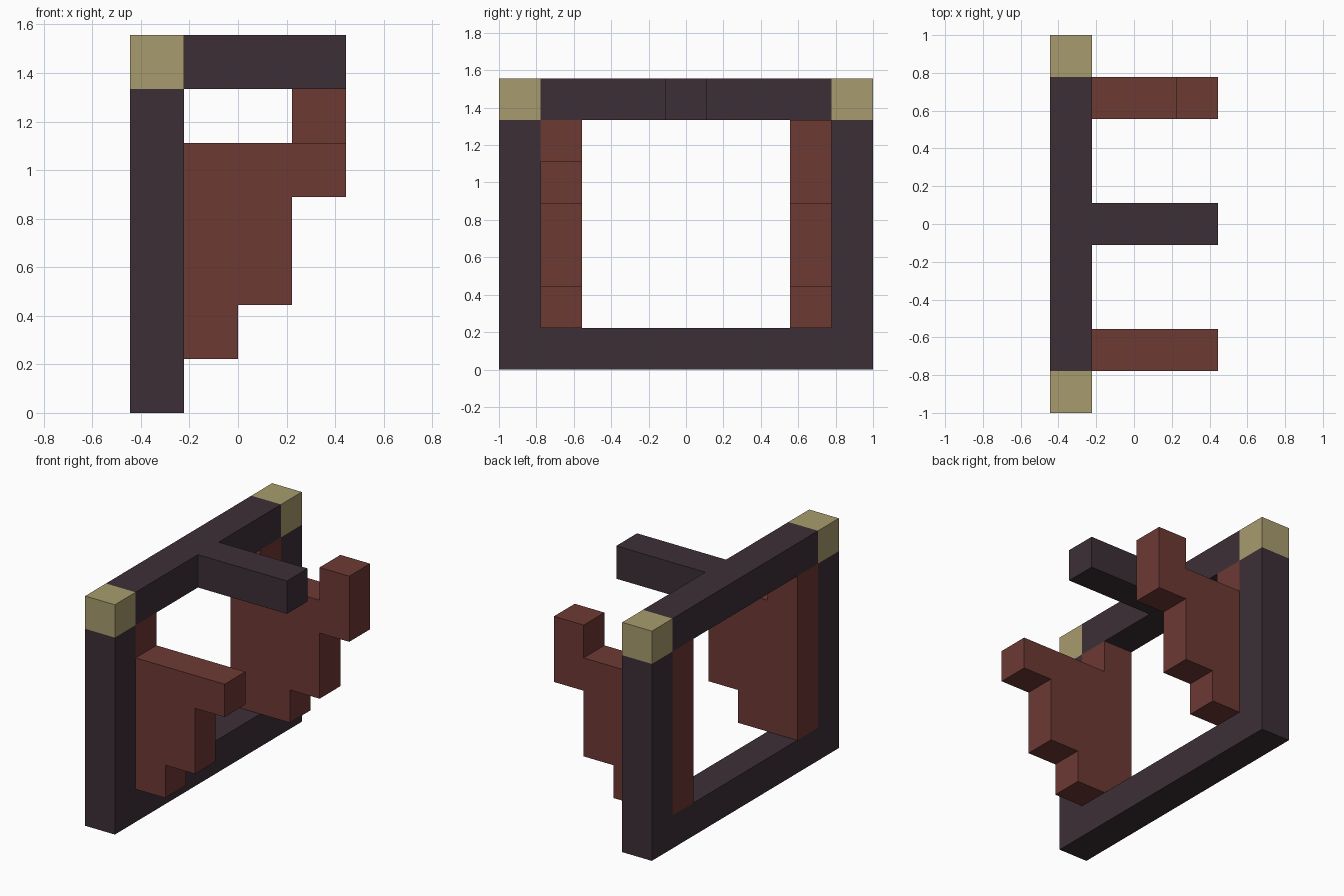
import bpy, bmesh
from mathutils import Vector

cube = bpy.data.objects.get("Cube")
if cube:
    bpy.data.objects.remove(cube, do_unlink=True)

U = 2 / 9                           # grid unit: the model is 9 units long
CENTRE = Vector((2, 4.5, 0))        # grid point that sits at the origin


def material(name, rgb):
    mat = bpy.data.materials.new(name)
    mat.use_nodes = True
    colour = (*rgb, 1)
    mat.diffuse_color = colour
    bsdf = next(n for n in mat.node_tree.nodes if n.type == 'BSDF_PRINCIPLED')
    bsdf.inputs["Base Color"].default_value = colour
    return mat


dark = material("dark plum", (0.045, 0.028, 0.037))
red = material("brick red", (0.153, 0.041, 0.034))
tan = material("tan", (0.39, 0.33, 0.155))


def prism(name, outline, axis, start, mat):
    """Extrude a flat outline (grid units) one unit along an axis."""
    bm = bmesh.new()
    verts = []
    for a, b in outline:
        p = [a, b]
        p.insert(axis, start)
        verts.append(bm.verts.new((Vector(p) - CENTRE) * U))
    face = bm.faces.new(verts)
    step = Vector((0, 0, 0))
    step[axis] = U
    new = bmesh.ops.extrude_face_region(bm, geom=[face], use_keep_orig=True)["geom"]
    bmesh.ops.translate(bm, vec=step, verts=[v for v in new if isinstance(v, bmesh.types.BMVert)])
    bmesh.ops.recalc_face_normals(bm, faces=bm.faces)
    mesh = bpy.data.meshes.new(name)
    bm.to_mesh(mesh)
    bm.free()
    mesh.materials.append(mat)
    obj = bpy.data.objects.new(name, mesh)
    bpy.context.collection.objects.link(obj)
    return obj


# Posts and floor beam as one U shape
prism("post_frame", [(0, 0), (9, 0), (9, 6), (8, 6), (8, 1), (1, 1), (1, 6), (0, 6)],
      0, 0, dark)

# Top beam with its central arm as one T shape
prism("top_beam_and_arm", [(0, 1), (1, 1), (1, 4), (4, 4), (4, 5), (1, 5), (1, 8), (0, 8)],
      2, 6, dark)

# Corner caps
for name, y in (("front_cap", 0), ("back_cap", 8)):
    prism(name, [(0, y), (1, y), (1, y + 1), (0, y + 1)], 2, 6, tan)

# Stepped banners; only the back one has a raised tip
steps = [(1, 6), (0, 6), (0, 1), (2, 1), (2, 2), (3, 2), (3, 4), (4, 4)]
prism("front_banner", steps + [(4, 5), (1, 5)], 1, 1, red)
prism("back_banner", steps + [(4, 6), (3, 6), (3, 5), (1, 5)], 1, 7, red)
